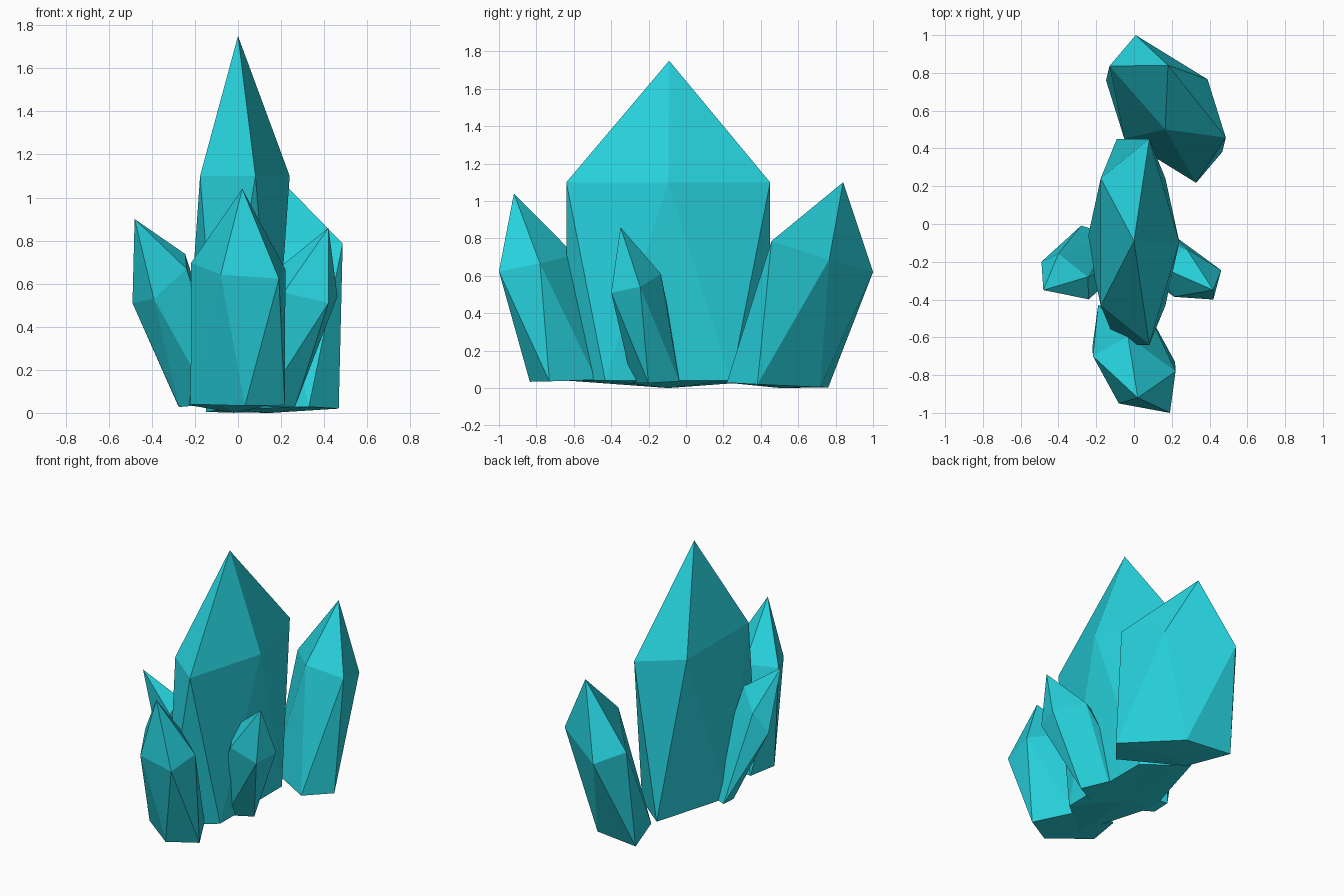
import bpy, bmesh, math
from mathutils import Vector

if "Cube" in bpy.data.objects:
    bpy.data.objects.remove(bpy.data.objects["Cube"])

mat = bpy.data.materials.new("teal_crystal")
mat.diffuse_color = (0.02, 0.64, 0.72, 1)
mat.use_nodes = True
mat.node_tree.nodes["Principled BSDF"].inputs["Base Color"].default_value = mat.diffuse_color


def crystal(name, apex, shoulder, base, u, v, dip=0.0):
    """Five-sided twisted prism: pointed top, slanted shoulder ring, flattened base ring."""
    apex, shoulder, base, u, v = map(Vector, (apex, shoulder, base, u, v))
    bm = bmesh.new()
    upper, lower = [], []
    for k in range(5):
        a = math.tau * k / 5
        d = u * math.cos(a) + v * math.sin(a)
        upper.append(bm.verts.new(shoulder + d))
        lower.append(bm.verts.new(base - Vector((d.x, d.y, d.z * 0.15))))
    top = bm.verts.new(apex)
    tip = bm.verts.new(base - Vector((0, 0, dip)))
    for k in range(5):
        n, j, m = (k + 1) % 5, (k + 3) % 5, (k + 4) % 5
        bm.faces.new((upper[k], upper[n], top))
        bm.faces.new((upper[n], upper[k], lower[j]))
        bm.faces.new((lower[j], lower[m], upper[n]))
        bm.faces.new((lower[m], lower[j], tip))
    bmesh.ops.recalc_face_normals(bm, faces=bm.faces)
    me = bpy.data.meshes.new(name)
    bm.to_mesh(me)
    bm.free()
    me.materials.append(mat)
    ob = bpy.data.objects.new(name, me)
    bpy.context.collection.objects.link(ob)
    return ob


# Large central crystal
crystal("main_crystal", (0, -0.09, 1.75), (0.01, -0.095, 1.1), (-0.02, -0.095, 0.04),
        (0.23, 0, 0), (0, 0.573, 0), 0.04)
# Leaning crystals around it
crystal("back_crystal", (0.18, 0.84, 1.1), (0.184, 0.712, 0.71), (0.154, 0.506, 0.015),
        (-0.175, 0.288, -0.09), (0.273, -0.037, 0.005), 0.015)
crystal("front_crystal", (0.02, -0.92, 1.04), (0.016, -0.805, 0.668), (-0.016, -0.625, 0.04),
        (0.174, -0.195, -0.045), (0.158, 0.089, 0.013))
crystal("left_crystal", (-0.48, -0.35, 0.9), (-0.353, -0.277, 0.617), (-0.166, -0.13, 0.045),
        (-0.137, 0.077, -0.107), (0.005, -0.101, -0.058))
crystal("right_crystal", (0.42, -0.35, 0.86), (0.30, -0.277, 0.568), (0.09, -0.145, 0.035),
        (0.12, -0.123, -0.058), (0.131, 0.074, -0.01))
